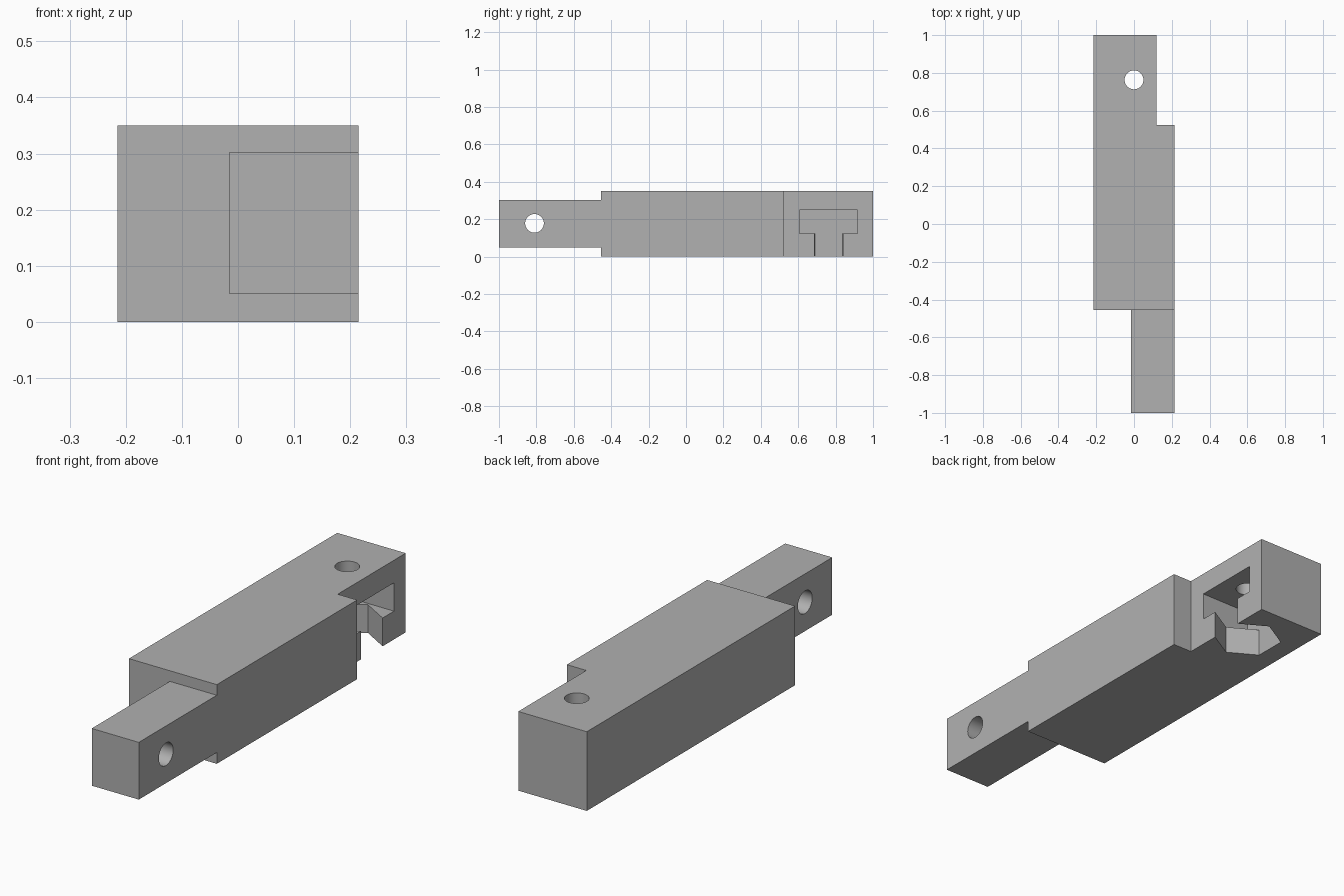
import bpy, bmesh, math
from mathutils import Matrix

old = bpy.data.objects.get("Cube")
if old:
    bpy.data.objects.remove(old, do_unlink=True)

grey = bpy.data.materials.new("plain grey")
grey.use_nodes = True
colour = (0.44, 0.44, 0.44, 1)
grey.diffuse_color = colour
grey.node_tree.nodes["Principled BSDF"].inputs["Base Color"].default_value = colour


def prism(name, outline, z0, z1, matrix=Matrix()):
    """Extrude a flat outline upward from z0 to z1, then place it."""
    bm = bmesh.new()
    face = bm.faces.new([bm.verts.new((x, y, z0)) for x, y in outline])
    new = bmesh.ops.extrude_face_region(bm, geom=[face])["geom"]
    bmesh.ops.translate(bm, vec=(0, 0, z1 - z0),
                        verts=[v for v in new if isinstance(v, bmesh.types.BMVert)])
    bmesh.ops.transform(bm, matrix=matrix, verts=bm.verts)
    bmesh.ops.recalc_face_normals(bm, faces=bm.faces)
    mesh = bpy.data.meshes.new(name)
    bm.to_mesh(mesh)
    bm.free()
    mesh.materials.append(grey)
    obj = bpy.data.objects.new(name, mesh)
    bpy.context.collection.objects.link(obj)
    return obj


def rect(x0, x1, y0, y1):
    return [(x0, y0), (x1, y0), (x1, y1), (x0, y1)]


def ring(radius, sides, cx=0, cy=0):
    """Regular polygon with a corner pointing along y."""
    step = 2 * math.pi / sides
    return [(cx + radius * math.sin(i * step), cy + radius * math.cos(i * step))
            for i in range(sides)]


def combine(target, tool, operation):
    mod = target.modifiers.new(tool.name, 'BOOLEAN')
    mod.operation, mod.solver, mod.object = operation, 'EXACT', tool
    bpy.context.view_layer.objects.active = target
    bpy.ops.object.modifier_apply(modifier=mod.name)
    bpy.data.objects.remove(tool, do_unlink=True)


SIDE, STEP, BOLT_Y = 0.215, 0.12, 0.763

# Main bar, narrower at the back
bar = prism("connector_bar", [(-SIDE, -0.455), (SIDE, -0.455), (SIDE, 0.525),
                              (STEP, 0.525), (STEP, 1), (-SIDE, 1)], 0, 0.35)

# Front tongue
combine(bar, prism("tongue", rect(-0.015, SIDE, -1, -0.4), 0.05, 0.303), 'UNION')

# Wide side pocket, hexagonal opening beneath it, and upright bolt hole
combine(bar, prism("pocket", rect(-0.128, 0.3, BOLT_Y - 0.155, BOLT_Y + 0.155),
                   0.125, 0.25), 'DIFFERENCE')
combine(bar, prism("hex_opening", ring(0.145, 6, 0, BOLT_Y), -0.1, 0.2), 'DIFFERENCE')
combine(bar, prism("bolt_hole", ring(0.05, 48, 0, BOLT_Y), 0.2, 0.5), 'DIFFERENCE')

# Cross hole through the tongue
across = Matrix.Translation((0, -0.81, 0.178)) @ Matrix.Rotation(math.pi / 2, 4, 'Y')
combine(bar, prism("cross_hole", ring(0.05, 48), -0.5, 0.5, across), 'DIFFERENCE')

# Smooth hole walls, sharp edges elsewhere
bar.select_set(True)
bpy.context.view_layer.objects.active = bar
bpy.ops.object.shade_smooth_by_angle(angle=math.radians(30))
